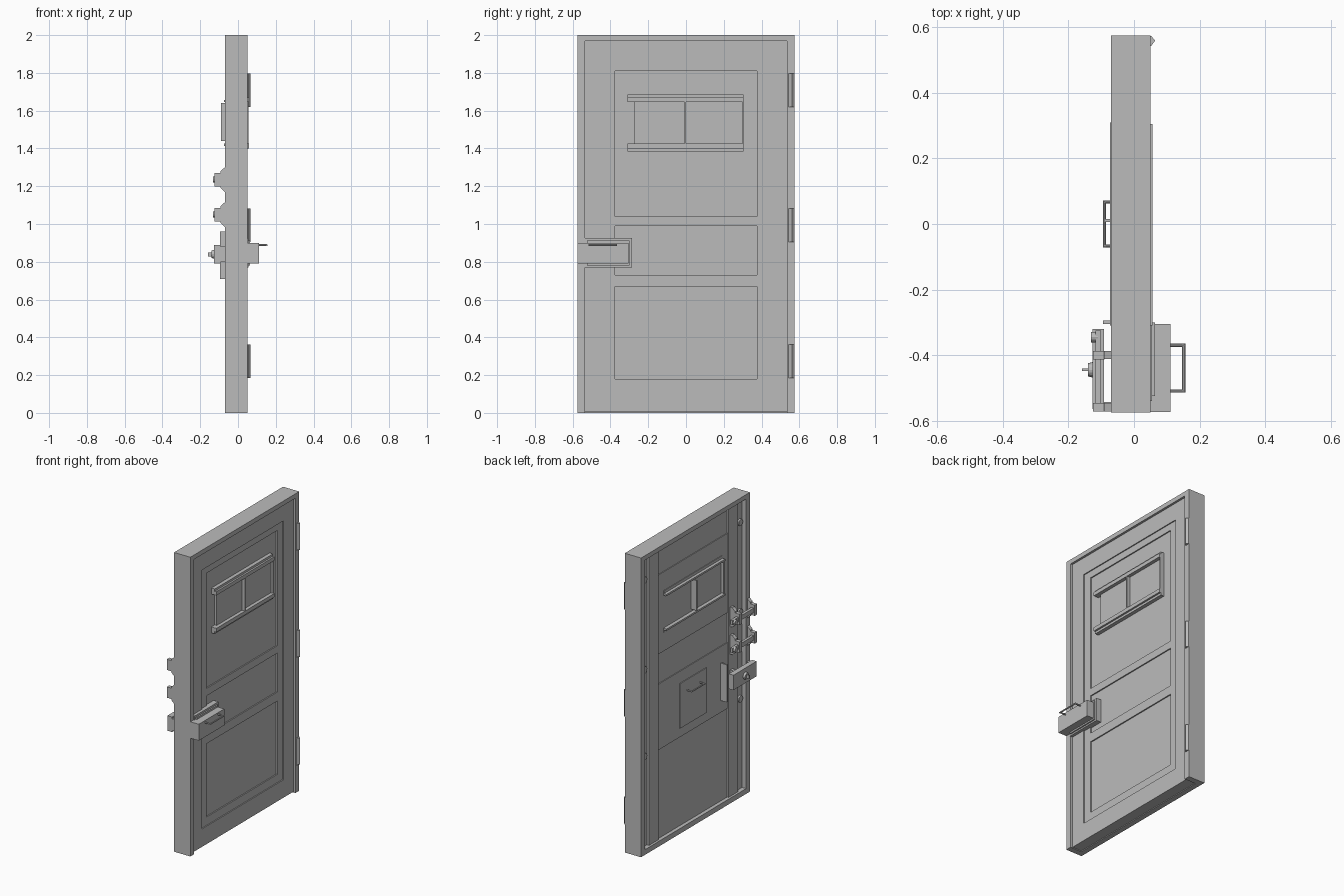
import bpy
import bmesh
from math import pi
from mathutils import Matrix, Vector

cube = bpy.data.objects.get("Cube")
if cube:
    bpy.data.objects.remove(cube, do_unlink=True)

steel = bpy.data.materials.new("grey steel")
steel.use_nodes = True
GREY = (0.5, 0.5, 0.5, 1)
steel.diffuse_color = GREY
steel.node_tree.nodes["Principled BSDF"].inputs["Base Color"].default_value = GREY


def finish(name, bm):
    bmesh.ops.recalc_face_normals(bm, faces=bm.faces)
    mesh = bpy.data.meshes.new(name)
    bm.to_mesh(mesh)
    bm.free()
    mesh.materials.append(steel)
    ob = bpy.data.objects.new(name, mesh)
    bpy.context.collection.objects.link(ob)
    return ob


def box(name, x, y, z):
    """Box from (low, high) ranges on each axis."""
    bm = bmesh.new()
    bmesh.ops.create_cube(bm, size=1)
    for v in bm.verts:
        v.co = Vector([(r[0] + r[1]) / 2 + c * (r[1] - r[0])
                       for r, c in zip((x, y, z), v.co)])
    return finish(name, bm)


def rod(name, a, b, r, r2=None, sides=12):
    """Cylinder or cone from point a to point b."""
    a, b = Vector(a), Vector(b)
    d = b - a
    bm = bmesh.new()
    m = Matrix.Translation((a + b) / 2) @ d.to_track_quat('Z', 'Y').to_matrix().to_4x4()
    bmesh.ops.create_cone(bm, cap_ends=True, segments=sides, radius1=r,
                          radius2=r if r2 is None else r2, depth=d.length, matrix=m)
    return finish(name, bm)


def prism(name, pts, offset):
    """Polygon extruded along an offset."""
    bm = bmesh.new()
    f = bm.faces.new([bm.verts.new(p) for p in pts])
    new = bmesh.ops.extrude_face_region(bm, geom=[f])["geom"]
    bmesh.ops.translate(bm, vec=offset, verts=[g for g in new if isinstance(g, bmesh.types.BMVert)])
    return finish(name, bm)


def cut(target, x, y, z):
    """Recess cut into a part."""
    cutter = box("cutter", x, y, z)
    mod = target.modifiers.new("recess", 'BOOLEAN')
    mod.operation, mod.solver, mod.object = 'DIFFERENCE', 'EXACT', cutter
    bpy.context.view_layer.objects.active = target
    bpy.ops.object.modifier_apply(modifier=mod.name)
    bpy.data.objects.remove(cutter, do_unlink=True)


def grip(name, x0, x1, y0, y1, z, r):
    """U-shaped pull handle."""
    rod(name + "_bar", (x1, y0 - r, z), (x1, y1 + r, z), r, sides=8)
    for i, y in enumerate((y0, y1)):
        rod(f"{name}_leg_{i}", (x0, y, z), (x1, y, z), r, sides=8)


# Frame: one slab with an opening through it
frame = box("door_frame", (-0.07, 0.05), (-0.575, 0.575), (0, 2))
cut(frame, (-0.2, 0.2), (-0.535, 0.535), (0.035, 1.97))
cut(frame, (-0.035, 0.2), (-0.535, 0.535), (-0.1, 0.1))

# Leaf with stepped panels on the outside
leaf = box("door_leaf", (-0.04, 0.035), (-0.54, 0.54), (0.005, 1.975))
cut(leaf, (0.028, 0.1), (-0.43, 0.43), (0.125, 1.855))
for z in ((0.18, 0.67), (0.73, 0.99), (1.04, 1.81)):
    cut(leaf, (0.02, 0.1), (-0.375, 0.375), z)

# Raised inner stiles and cross bands
for s in (-1, 1):
    box("inner_stile", (-0.055, -0.035), sorted((s * 0.37, s * 0.47)), (0.035, 1.97))
bands = (0.035, 0.63, 1.07, 1.27, 1.8, 1.97)
for i, z in enumerate(zip(bands, bands[1:])):
    box("inner_band", (-0.05 if i % 2 else -0.045, -0.035), (-0.37, 0.37), z)

# Studs along the inner jambs
for s in (-1, 1):
    for z in (0.64, 1.22, 1.82):
        rod("jamb_stud", (-0.035, s * 0.505, z), (-0.052, s * 0.505, z), 0.022)

# Sliding window shutter, with rails on both sides
box("outer_shutter", (0.01, 0.034), (-0.275, 0.305), (1.425, 1.645))
box("outer_shutter_fin", (0.02, 0.056), (-0.007, 0.001), (1.425, 1.645))
box("outer_shutter_stop", (0.02, 0.05), (0.299, 0.305), (1.425, 1.645))
box("inner_shutter_fin", (-0.09, -0.04), (0.006, 0.016), (1.44, 1.64))
box("inner_shutter_stop", (-0.07, -0.04), (-0.305, -0.298), (1.43, 1.645))
for z, s in ((1.645, 1), (1.425, -1)):
    def span(a, b):
        return sorted((z + s * a, z + s * b))
    box("outer_rail_base", (0.01, 0.045), (-0.31, 0.305), span(0.012, 0.04))
    box("outer_rail_lip", (0.01, 0.057), (-0.31, 0.305), span(0, 0.025))
    box("inner_rail", (-0.074, -0.04), (-0.31, 0.31), span(0, 0.012))
    box("inner_rail_base", (-0.054, -0.04), (-0.31, 0.31), span(0.012, 0.03))

# Hinge knuckles
for z in (0.185, 0.905, 1.62):
    prism("hinge", [(0.045, 0.543, z), (0.052, 0.543, z), (0.065, 0.56, z),
                    (0.052, 0.574, z), (0.045, 0.574, z)], (0, 0, 0.178))

# Outer lock case and its pull
box("outer_lock_base", (0.02, 0.055), (-0.54, -0.285), (0.77, 0.925))
box("outer_lock_collar", (0.02, 0.064), (-0.525, -0.3), (0.78, 0.912))
box("outer_lock_case", (0.045, 0.112), (-0.574, -0.305), (0.79, 0.9))
grip("outer_pull", 0.11, 0.152, -0.51, -0.37, 0.888, 0.005)

# Food hatch on the inside
box("hatch", (-0.055, -0.04), (-0.14, 0.14), (0.69, 0.99))
grip("hatch_pull", -0.05, -0.09, -0.067, 0.067, 0.92, 0.005)

# Inner lock: side flange, case, spacers, knob and key
box("inner_lock_flange", (-0.095, -0.04), (-0.305, -0.295), (0.71, 0.96))
box("inner_lock_case", (-0.127, -0.092), (-0.565, -0.32), (0.79, 0.89))
for y in (-0.555, -0.4):
    box("inner_lock_spacer", (-0.095, -0.04), (y - 0.012, y + 0.012), (0.8, 0.88))
rod("inner_lock_knob", (-0.125, -0.445, 0.84), (-0.14, -0.445, 0.84), 0.024, 0.02, 16)
box("inner_lock_key", (-0.158, -0.138), (-0.449, -0.441), (0.828, 0.85))

# Two sliding bolts
for z in (1.05, 1.235):
    for y in (-0.56, -0.4):
        # tapered foot carrying a guide block
        prism("bolt_foot", [(-0.04, y - 0.012, z - 0.065), (-0.07, y - 0.012, z - 0.065),
                            (-0.092, y - 0.012, z - 0.045), (-0.092, y - 0.012, z + 0.045),
                            (-0.07, y - 0.012, z + 0.065), (-0.04, y - 0.012, z + 0.065)],
              (0, 0.024, 0))
        box("bolt_guide", (-0.125, -0.09), (y - 0.013, y + 0.013), (z - 0.036, z + 0.036))
    box("bolt_bar", (-0.118, -0.1), (-0.565, -0.325), (z - 0.015, z + 0.015))
    rod("bolt_knob", (-0.11, -0.345, z), (-0.132, -0.345, z), 0.016)
